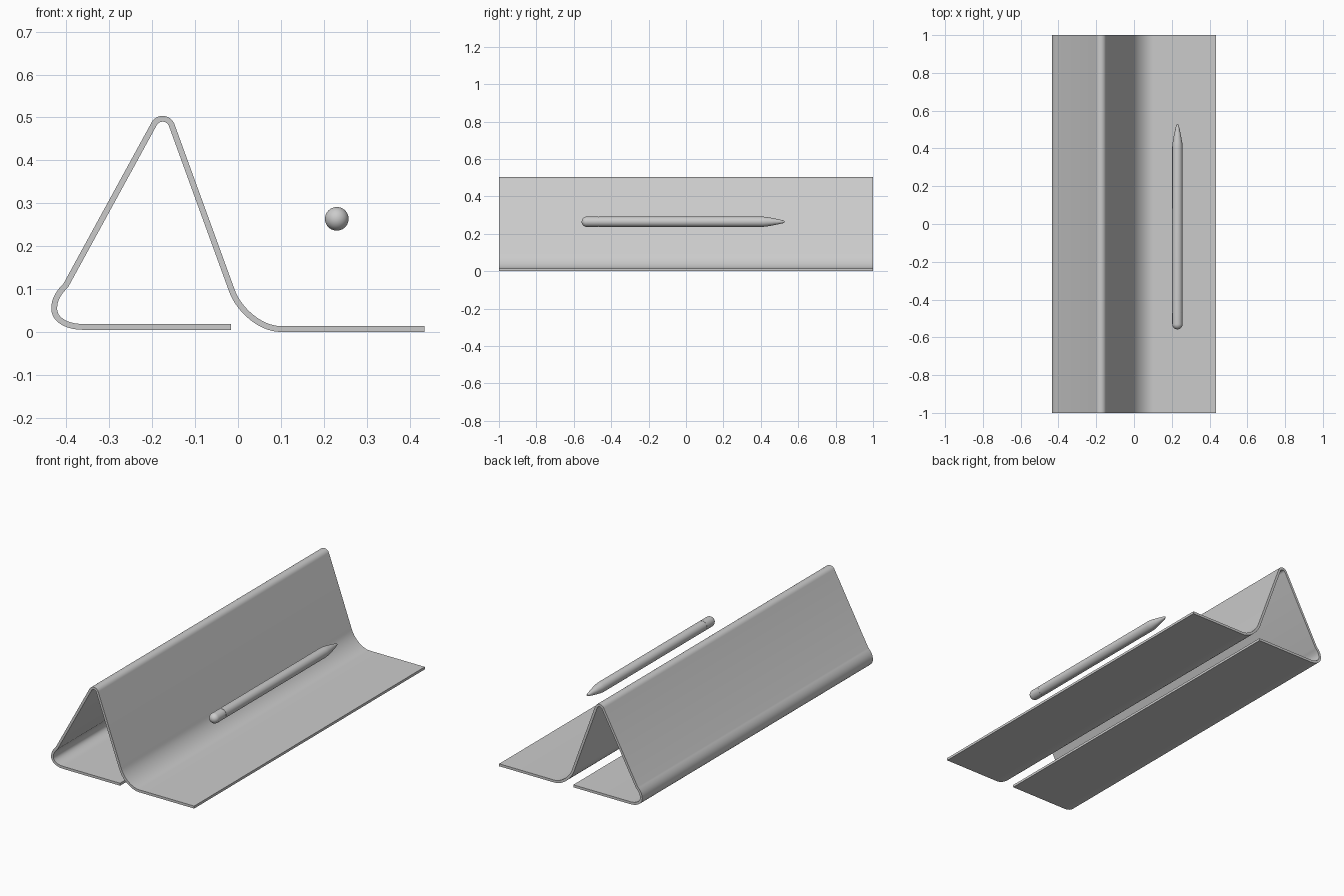
import bpy, bmesh, math
from mathutils import Vector

if "Cube" in bpy.data.objects:
    bpy.data.objects.remove(bpy.data.objects["Cube"])

grey = bpy.data.materials.new("plain_grey")
grey.diffuse_color = (0.6, 0.6, 0.6, 1)
grey.use_nodes = True
grey.node_tree.nodes["Principled BSDF"].inputs["Base Color"].default_value = grey.diffuse_color


def finish(bm, name, angle):
    bmesh.ops.recalc_face_normals(bm, faces=bm.faces)
    me = bpy.data.meshes.new(name)
    bm.to_mesh(me)
    bm.free()
    me.materials.append(grey)
    ob = bpy.data.objects.new(name, me)
    bpy.context.collection.objects.link(ob)
    bpy.ops.object.select_all(action='DESELECT')
    ob.select_set(True)
    bpy.context.view_layer.objects.active = ob
    bpy.ops.object.shade_smooth_by_angle(angle=math.radians(angle))
    return ob


def bezier(a, b, c, d, n):
    pts = [Vector(p) for p in (a, b, c, d)]
    out = []
    for i in range(n + 1):
        t = i / n
        w = ((1 - t) ** 3, 3 * t * (1 - t) ** 2, 3 * t * t * (1 - t), t ** 3)
        out.append(sum((p * k for p, k in zip(pts, w)), Vector((0, 0))))
    return out


def arc(cx, cz, r, a0, a1, n):
    return [Vector((cx + r * math.cos(math.radians(a0 + (a1 - a0) * i / n)),
                    cz + r * math.sin(math.radians(a0 + (a1 - a0) * i / n))))
            for i in range(n + 1)]


# Folded sheet: centre line of the bent strip, seen from the front
line = [Vector((-0.016, 0.0125))]
line += bezier((-0.362, 0.0125), (-0.395, 0.0125), (-0.428, 0.027), (-0.428, 0.055), 10)
line += bezier((-0.428, 0.055), (-0.428, 0.077), (-0.417, 0.093), (-0.401, 0.109), 8)[1:]
line += arc(-0.1755, 0.4745, 0.0225, 151.7, 20, 14)
line += bezier((-0.0143, 0.097), (0.002, 0.052), (0.052, 0.0075), (0.1, 0.0075), 14)
line.append(Vector((0.434, 0.0075)))

# Offset the centre line to both sides to give the sheet its thickness
half = 0.0068
left, right = [], []
for i, p in enumerate(line):
    d0 = (p - line[max(i - 1, 0)]).normalized()
    d1 = (line[min(i + 1, len(line) - 1)] - p).normalized()
    t = (d0 + d1).normalized()
    n = Vector((-t.y, t.x)) * half
    left.append(p + n)
    right.append(p - n)

bm = bmesh.new()
rows = []
for l, r in zip(left, right):
    rows.append([bm.verts.new((q.x, y, q.y)) for q, y in ((l, -1), (l, 1), (r, 1), (r, -1))])
for a, b in zip(rows, rows[1:]):
    for k in range(4):
        m = (k + 1) % 4
        bm.faces.new((a[k], a[m], b[m], b[k]))
bm.faces.new(rows[0])
bm.faces.new(rows[-1])
finish(bm, "folded_stand", 35)


# Stylus: (y, radius) profiles turned around its long axis
def turned(name, profile, x=0.23, z=0.264, seg=40):
    bm = bmesh.new()
    rings = []
    for y, r in profile:
        rings.append([bm.verts.new((x + r * math.cos(math.tau * i / seg), y,
                                    z + r * math.sin(math.tau * i / seg)))
                      for i in range(seg)])
    for a, b in zip(rings, rings[1:]):
        for i in range(seg):
            j = (i + 1) % seg
            bm.faces.new((a[i], a[j], b[j], b[i]))
    bm.faces.new(rings[0])
    bm.faces.new(rings[-1])
    return finish(bm, name, 30)


R = 0.0275
cap = [(-0.53 - 0.028 * math.cos(a), R * math.sin(a))
       for a in [math.radians(6 + 84 * i / 9) for i in range(10)]]
turned("stylus_cap", cap + [(-0.471, R)])
turned("stylus_body", [(-0.469, R), (0.41, R), (0.43, 0.0255), (0.465, 0.0195)])
turned("stylus_tip", [(0.465, 0.0195), (0.50, 0.012), (0.52, 0.0075),
                      (0.526, 0.005), (0.529, 0.001)])
# Thin recessed seam between cap and body
turned("stylus_seam", [(-0.473, R - 0.001), (-0.467, R - 0.001)])
